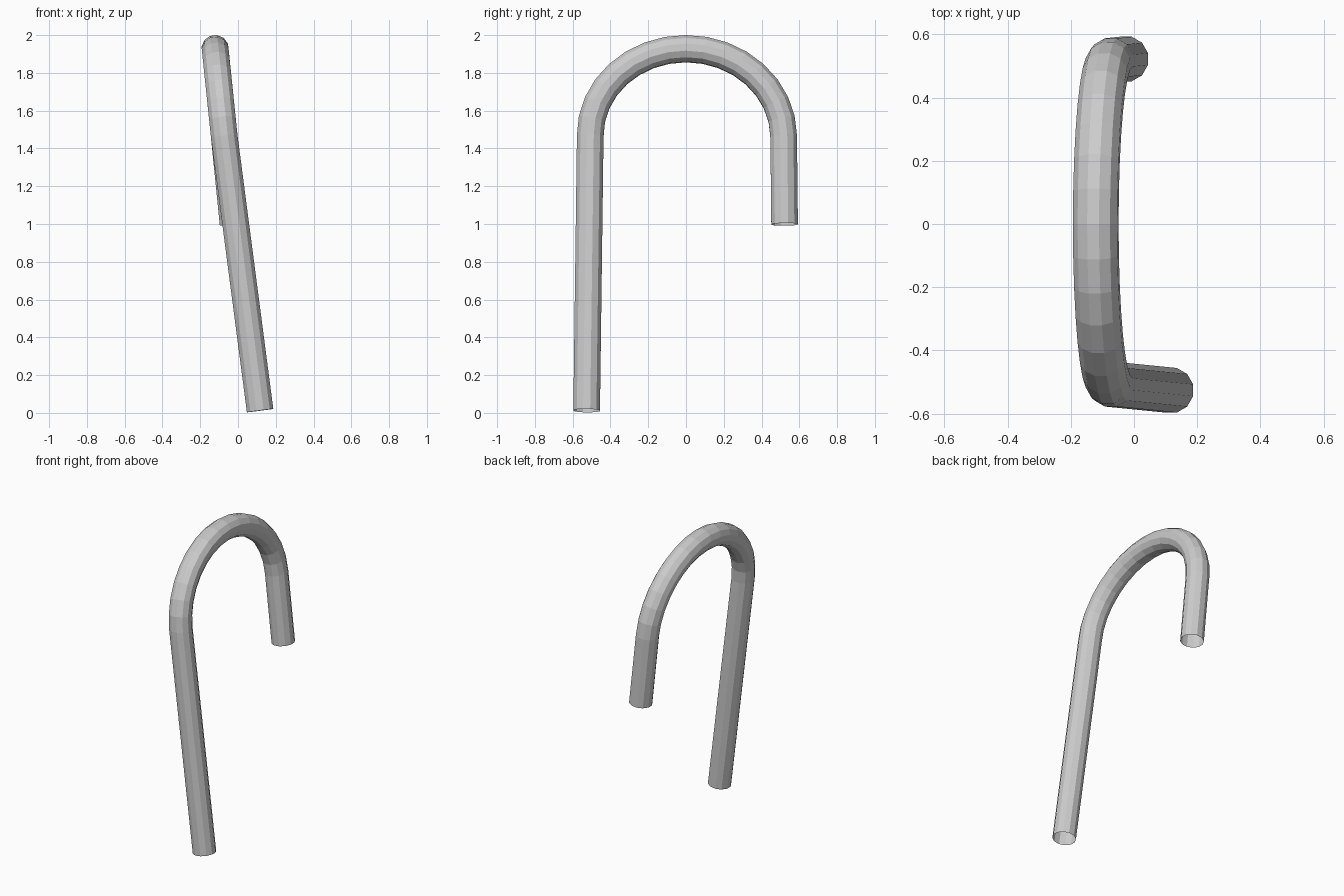
import bpy, bmesh, math
from mathutils import Vector

if "Cube" in bpy.data.objects:
    bpy.data.objects.remove(bpy.data.objects["Cube"])

RADIUS, SIDES, ARC = 0.073, 12, 16

# centre line: long leg, half-round crook, short leg
path = [Vector((0.117, -0.526, 0.012))]
for i in range(ARC + 1):
    a = math.pi * i / ARC
    s = math.sin(a)
    path.append(Vector((-0.073 - 0.048 * s,
                        0.005 * (1 - s) - 0.512 * math.cos(a),
                        1.465 + 0.463 * s)))
path.append(Vector((-0.026, 0.522, 0.998)))

# sweep an open round section along the centre line
bm = bmesh.new()
rings = []
for i, p in enumerate(path):
    before = (p - path[i - 1]).normalized() if i else Vector()
    after = (path[i + 1] - p).normalized() if i < len(path) - 1 else Vector()
    t = (before + after).normalized()
    side = Vector((1, 0, 0.12))
    side = (side - t * side.dot(t)).normalized()
    out = t.cross(side)
    ring = []
    for k in range(SIDES):
        a = 2 * math.pi * (k + 0.5) / SIDES
        ring.append(bm.verts.new(p + RADIUS * (side * math.cos(a) + out * math.sin(a))))
    rings.append(ring)
for r0, r1 in zip(rings, rings[1:]):
    for k in range(SIDES):
        n = (k + 1) % SIDES
        bm.faces.new((r0[k], r0[n], r1[n], r1[k]))
bmesh.ops.recalc_face_normals(bm, faces=bm.faces)

mesh = bpy.data.meshes.new("cane_tube")
bm.to_mesh(mesh)
bm.free()
cane = bpy.data.objects.new("cane_tube", mesh)
bpy.context.collection.objects.link(cane)
